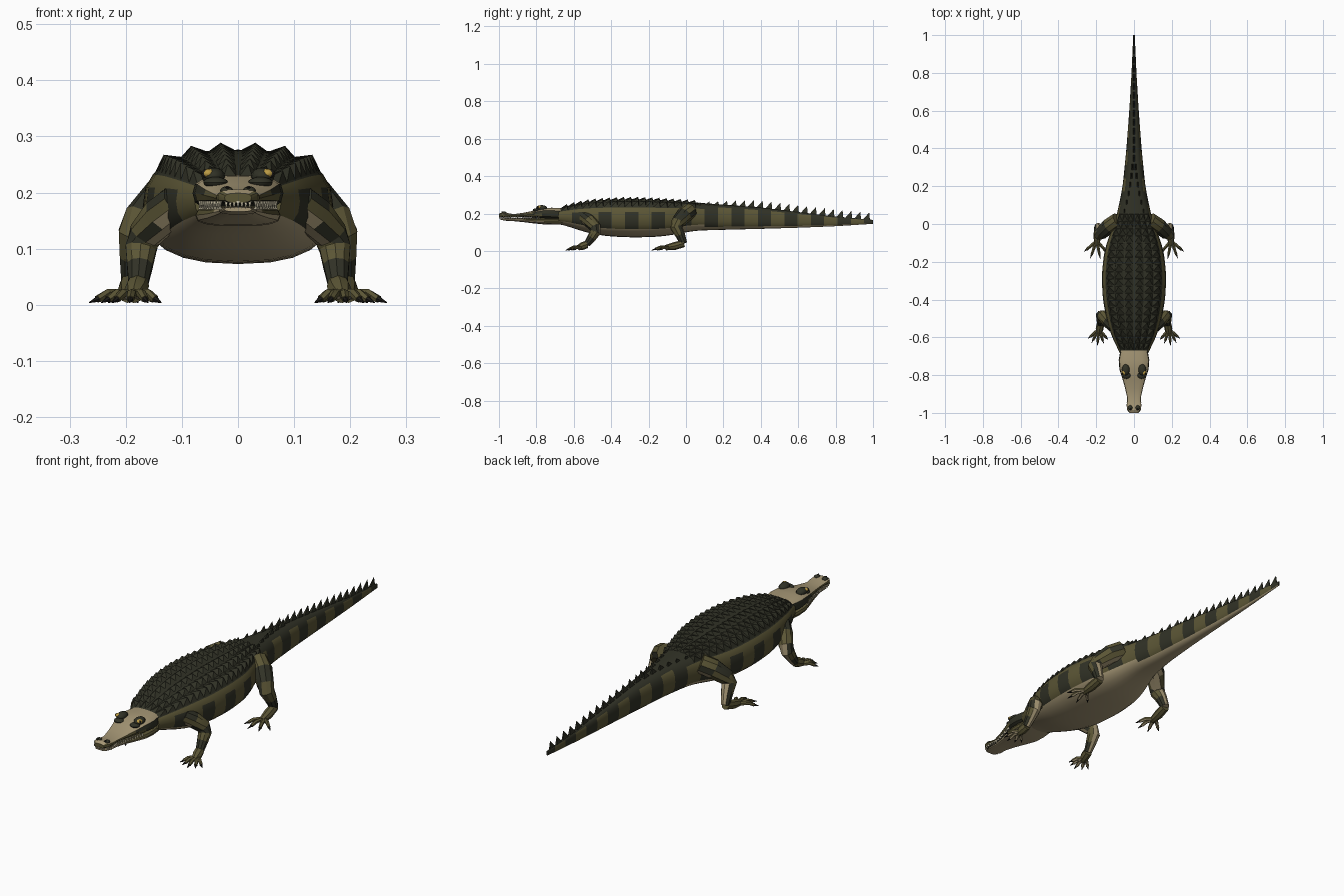
import bpy, bmesh, math
from mathutils import Vector

if "Cube" in bpy.data.objects:
    bpy.data.objects.remove(bpy.data.objects["Cube"])

COLS = [("dark hide", (0.030, 0.031, 0.019)), ("olive hide", (0.105, 0.092, 0.036)),
        ("belly tan", (0.38, 0.31, 0.18)), ("tooth ivory", (0.75, 0.68, 0.48)),
        ("eye amber", (0.50, 0.33, 0.06)), ("claw black", (0.012, 0.011, 0.009))]
MATS = []
for n, c in COLS:
    m = bpy.data.materials.new(n)
    m.diffuse_color = (*c, 1)
    m.use_nodes = True
    m.node_tree.nodes["Principled BSDF"].inputs["Base Color"].default_value = m.diffuse_color
    MATS.append(m)
DARK, OLIVE, TAN, IVORY, AMBER, BLACK = range(6)


def finish(bm, name, angle=30):
    bmesh.ops.recalc_face_normals(bm, faces=bm.faces)
    me = bpy.data.meshes.new(name)
    bm.to_mesh(me)
    bm.free()
    for m in MATS:
        me.materials.append(m)
    ob = bpy.data.objects.new(name, me)
    bpy.context.collection.objects.link(ob)
    bpy.ops.object.select_all(action='DESELECT')
    ob.select_set(True)
    bpy.context.view_layer.objects.active = ob
    bpy.ops.object.shade_smooth_by_angle(angle=math.radians(angle))
    return ob


def skin(bm, rings, rule):
    """Join rings of points into a capped tube, coloured by a rule."""
    vs = [[bm.verts.new(p) for p in r] for r in rings]
    n = len(vs[0])
    faces = [bm.faces.new(vs[0]), bm.faces.new(vs[-1])]
    for a, b in zip(vs, vs[1:]):
        for k in range(n):
            faces.append(bm.faces.new((a[k], a[(k + 1) % n], b[(k + 1) % n], b[k])))
    for f in faces:
        f.normal_update()
        f.material_index = rule(f.calc_center_median(), f) if callable(rule) else rule


def lookup(table, y, blur=0.0):
    """Interpolated (half width, bottom, top) at y."""
    def lin(q):
        q = min(max(q, table[0][0]), table[-1][0])
        for a, b in zip(table, table[1:]):
            if q <= b[0]:
                t = (q - a[0]) / (b[0] - a[0])
                return [a[i] + (b[i] - a[i]) * t for i in (1, 2, 3)]
    s = [lin(y + d * blur) for d in (-1, -.5, 0, .5, 1)]
    return [sum(v[i] for v in s) / 5 for i in range(3)]


def ring(y, w, zb, zt, n=24, e=0.8):
    sp = lambda v: math.copysign(abs(v) ** e, v)
    zm, h = (zb + zt) / 2, (zt - zb) / 2
    return [(w * sp(math.cos(2 * math.pi * k / n)), y, zm + h * sp(math.sin(2 * math.pi * k / n)))
            for k in range(n)]


def tube(bm, pts, rule, n=10):
    """Limb through (point, radius) pairs."""
    rings = []
    for i, (p, r) in enumerate(pts):
        d = (Vector(pts[min(i + 1, len(pts) - 1)][0]) - Vector(pts[max(i - 1, 0)][0])).normalized()
        u = d.cross(Vector((1, 0, 0.01))).normalized()
        v = d.cross(u)
        rings.append([Vector(p) + (u * math.cos(2 * math.pi * k / n) + v * math.sin(2 * math.pi * k / n)) * r
                      for k in range(n)])
    skin(bm, rings, rule)


def ball(bm, c, r, mat, seg=12):
    vs = bmesh.ops.create_uvsphere(bm, u_segments=seg, v_segments=seg // 2 + 2, radius=1)["verts"]
    for v in vs:
        v.co = Vector((v.co.x * r[0] + c[0], v.co.y * r[1] + c[1], v.co.z * r[2] + c[2]))
        for f in v.link_faces:
            f.material_index = mat


def spike(bm, base, tip, mat):
    b = [bm.verts.new(p) for p in base]
    t = bm.verts.new(tip)
    bm.faces.new(b).material_index = mat
    for i in range(len(b)):
        bm.faces.new((b[i], b[(i + 1) % len(b)], t)).material_index = mat


# Body and tail: y, half width, bottom, top
BODY = [(-.70, .068, .147, .222), (-.65, .09, .138, .234), (-.6, .117, .12, .249), (-.5, .146, .09, .267),
        (-.4, .165, .077, .274), (-.28, .171, .072, .277), (-.16, .160, .075, .273), (-.08, .138, .084, .268),
        (0, .107, .10, .263), (.06, .088, .109, .258), (.2, .06, .113, .248), (.4, .04, .118, .232),
        (.6, .025, .124, .208), (.8, .013, .132, .184), (1.0, .004, .145, .166)]


def body_at(y):
    return lookup(BODY, y, 0.03 if y < .96 else 0.0)


def body_rule(c, f):
    w, zb, zt = body_at(c.y)
    t = (c.z - zb) / (zt - zb)
    tail = c.y > 0.1
    if t < (0.12 if tail else 0.25):
        return TAN
    if t > (0.88 if tail else 0.8):
        return DARK
    stripe = ((c.y - 0.1) / 0.142) % 1 < 0.5
    return DARK if stripe and (tail or t < 0.72) else OLIVE


bm = bmesh.new()
ys = [0.1 + 0.0355 * k for k in range(-22, 26)] + [1.0]
skin(bm, [ring(y, *body_at(y)) for y in ys], body_rule)
finish(bm, "body_and_tail")

# Keeled back scutes in six columns
bm = bmesh.new()
for r in range(19):
    y = -0.65 + r * 0.038
    w, zb, zt = body_at(y)

    def top(f, yy):
        w2, b2, t2 = body_at(yy)
        s = math.sqrt(max(0, 1 - min(1, abs(f)) ** 2.5))
        return Vector((f * w2, yy, (b2 + t2) / 2 + (t2 - b2) / 2 * s ** 0.8 - 0.001))
    for f in (-.73, -.46, -.17, .17, .46, .73):
        base = [top(f - .14, y - .019), top(f + .14, y - .019), top(f + .14, y + .019), top(f - .14, y + .019)]
        spike(bm, base, top(f, y + .013) + Vector((0.012 * f, 0, .014)), DARK)
finish(bm, "back_scutes", 15)

# Tail crest: paired rows merging into one
bm = bmesh.new()
for i in range(20):
    y = 0.06 + i * 0.0475
    w, zb, zt = body_at(y)
    h = min(0.012 + 0.004 * i, 0.036)
    off = max(0, 0.6 * w * (1 - (y - .02) / .38))
    for x in ((-off, off) if off > .004 else (0,)):
        t = min(0.008, w * 0.7)
        z = zt - 0.012 - off * .25
        spike(bm, [(x - t, y - .026, z), (x + t, y - .026, z), (x + t, y + .022, z - .004), (x - t, y + .022, z - .004)],
              (x * 1.1, y + .017, zt + h - off * .2), DARK)
finish(bm, "tail_crest", 10)

# Head and jaw: y, half width, bottom, top
UPPER = [(-1.0, .024, .182, .199), (-.985, .036, .179, .206), (-.96, .039, .179, .203), (-.92, .036, .181, .197),
         (-.87, .047, .18, .204), (-.82, .061, .177, .214), (-.77, .077, .171, .229), (-.72, .081, .167, .231),
         (-.67, .072, .165, .23)]
LOWER = [(-.992, .024, .166, .174), (-.96, .034, .161, .175), (-.92, .034, .159, .175), (-.87, .044, .154, .175),
         (-.82, .058, .148, .175), (-.76, .075, .142, .178), (-.71, .076, .14, .178), (-.66, .07, .14, .178)]
bm = bmesh.new()
skin(bm, [ring(*s, 16, .7) for s in UPPER],
     lambda c, f: TAN if f.normal.z < -.8 else (DARK if c.z > lookup(UPPER, c.y)[1] + .022 or f.normal.z > .7 else OLIVE))
finish(bm, "upper_head")
bm = bmesh.new()
skin(bm, [ring(*s, 16, .7) for s in LOWER],
     lambda c, f: OLIVE if c.z > lookup(LOWER, c.y)[1] + .013 else TAN)
finish(bm, "lower_jaw")

# Teeth along both jaw lines
bm = bmesh.new()
for i in range(17):
    y = -0.988 + i * 0.0125
    x0 = lookup(UPPER, y)[0] * 0.94
    for s in (-1, 1):
        for dy, za, zb in ((0, .185, .170), (.006, .170, .184)):
            c = Vector((s * x0, y + dy, za))
            base = [c + Vector((.0035 * math.cos(a), .0035 * math.sin(a), 0)) for a in (0, 1.57, 3.14, 4.71)]
            spike(bm, base, (s * (x0 + .001), y + dy, zb), IVORY)
for i in range(-3, 4):
    c = Vector((i * .007, -.998 + abs(i) * .0015, .185))
    spike(bm, [c + Vector(d) for d in ((-.003, -.003, 0), (.003, -.003, 0), (.003, .003, 0), (-.003, .003, 0))],
          c + Vector((0, 0, -.015)), IVORY)
finish(bm, "teeth", 10)

# Brows, eyes and nostrils
bm = bmesh.new()
for s in (-1, 1):
    ball(bm, (s * .044, -.772, .229), (.021, .03, .016), DARK)
    ball(bm, (s * .040, -.80, .218), (.022, .02, .010), DARK)
    ball(bm, (s * .020, -.973, .203), (.012, .014, .008), DARK)
finish(bm, "brows_and_nose_bumps", 40)
bm = bmesh.new()
for s in (-1, 1):
    ball(bm, (s * .053, -.786, .234), (.012, .014, .0085), AMBER)
    ball(bm, (s * .0585, -.792, .234), (.007, .0045, .0075), BLACK, 8)
    ball(bm, (s * .019, -.981, .209), (.004, .005, .003), BLACK, 8)
finish(bm, "eyes_and_nostrils", 40)


# Legs and feet
def leg_rule(c, f):
    if f.normal.z < -.55 or (f.normal.y > .8 and c.z < .12):
        return TAN
    return DARK if (c.z / .07) % 1 > .6 else OLIVE


def leg(name, s, joints, foot, toes, length):
    m = lambda p: (s * p[0], p[1], p[2])
    bm = bmesh.new()
    tube(bm, [(m(p), r) for p, r in joints], leg_rule)
    finish(bm, name + "_leg", 25)
    bm = bmesh.new()
    ankle = joints[-1][0]
    tube(bm, [(m(ankle), .020), (m(((ankle[0] + foot[0]) / 2, (ankle[1] + foot[1]) / 2, .026)), .021),
              (m(foot), .014)], OLIVE, 8)
    for i in range(toes):
        a = -0.8 + 1.6 * i / (toes - 1)
        L = length * (1 - .25 * abs(a))
        d = Vector((math.sin(a + .08), -math.cos(a + .08), 0))
        b = Vector((foot[0], foot[1] + .012, .018)) + Vector((d.x * .012, 0, 0))
        p = [b, b + d * L * .45 + Vector((0, 0, .002)), b + d * L * .75 + Vector((0, 0, -.008)),
             b + d * L + Vector((0, 0, -.014))]
        tube(bm, [(m(p[0]), .010), (m(p[1]), .0085), (m(p[2]), .007)],
             lambda c, f: TAN if f.normal.z < -.6 else OLIVE, 6)
        tube(bm, [(m(p[2]), .0055), (m(p[3]), .001)], BLACK, 6)
    finish(bm, name + "_foot", 25)


for side, s in (("left", 1), ("right", -1)):
    leg("front_" + side, s, [((.105, -.545, .185), .034), ((.135, -.515, .16), .036), ((.165, -.485, .125), .031),
                             ((.173, -.485, .10), .029), ((.175, -.505, .07), .024), ((.178, -.53, .035), .018)],
        (.186, -.578, .016), 5, .078)
    leg("hind_" + side, s, [((.085, .02, .215), .042), ((.13, -.01, .19), .043), ((.17, -.045, .15), .036),
                            ((.182, -.052, .125), .033), ((.186, -.03, .085), .026), ((.19, -.012, .04), .019)],
        (.197, -.11, .017), 4, .095)
